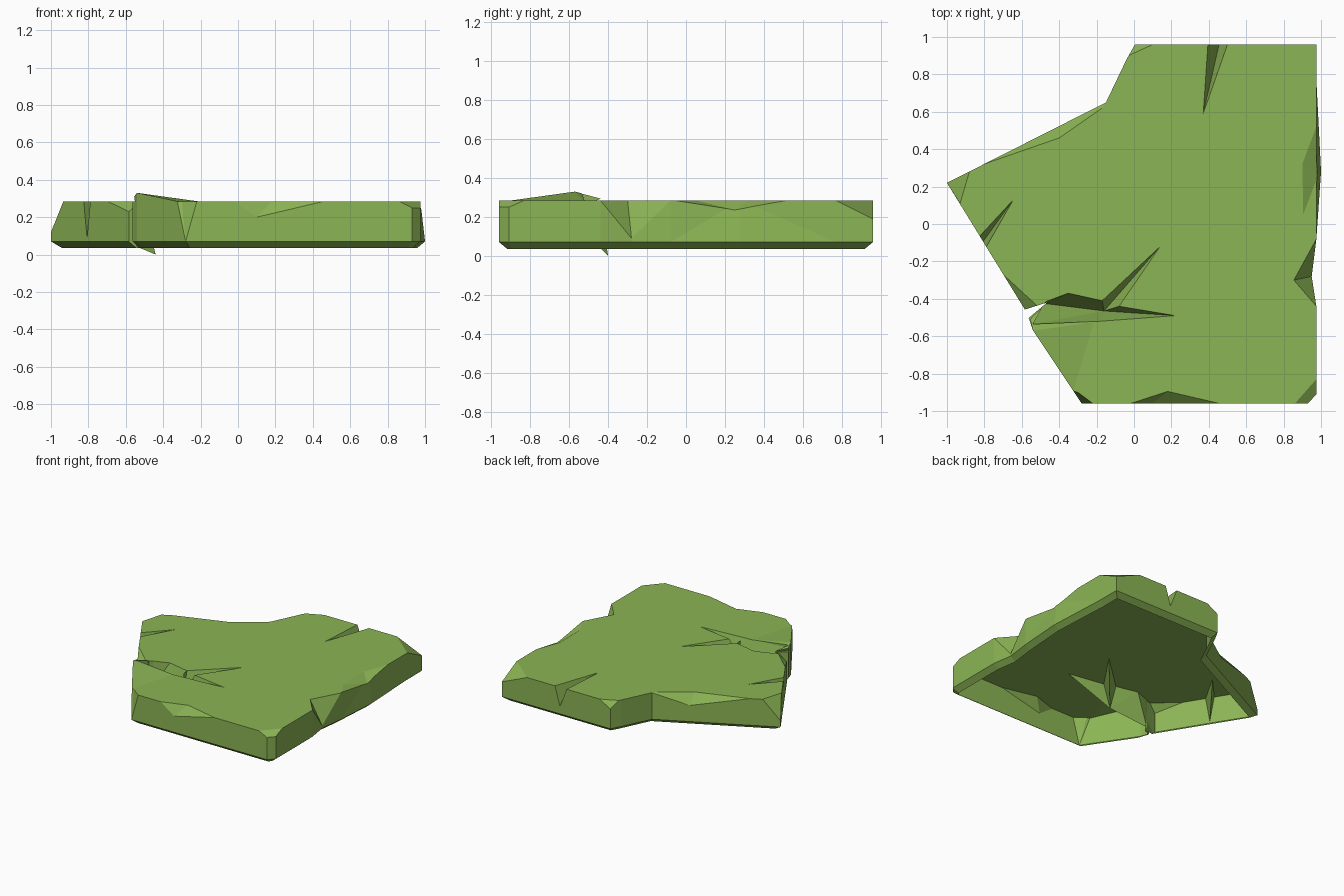
import bpy, bmesh
from mathutils import Vector

if "Cube" in bpy.data.objects:
    bpy.data.objects.remove(bpy.data.objects["Cube"])

TOP, RIM, BASE = 0.285, 0.07, 0.035

mat = bpy.data.materials.new("moss_green")
mat.diffuse_color = (0.26, 0.46, 0.09, 1)
mat.use_nodes = True
mat.node_tree.nodes["Principled BSDF"].inputs["Base Color"].default_value = mat.diffuse_color


def make(name, bm):
    bmesh.ops.recalc_face_normals(bm, faces=bm.faces)
    me = bpy.data.meshes.new(name)
    bm.to_mesh(me)
    bm.free()
    me.materials.append(mat)
    ob = bpy.data.objects.new(name, me)
    bpy.context.collection.objects.link(ob)
    return ob


def hull(name, pts):
    bm = bmesh.new()
    for p in pts:
        bm.verts.new(p)
    res = bmesh.ops.convex_hull(bm, input=bm.verts[:])
    junk = {g for g in res["geom_interior"] + res["geom_unused"]
            if isinstance(g, bmesh.types.BMVert)}
    bmesh.ops.delete(bm, geom=list(junk), context='VERTS')
    return make(name, bm)


def inset(pts, d):
    out = []
    for i, p in enumerate(pts):
        p = Vector(p)
        a = (p - Vector(pts[i - 1])).normalized()
        b = (Vector(pts[(i + 1) % len(pts)]) - p).normalized()
        na, nb = Vector((-a.y, a.x)), Vector((-b.y, b.x))
        out.append(p + (na + nb) * d / (1 + na.dot(nb)))
    return out


# Slab: broken outline with an undercut lower rim
outline = [(0.975, -0.91), (0.975, -0.44), (0.95, -0.28), (0.975, -0.08),
           (1.0, 0.28), (0.975, 0.77), (0.975, 0.96), (0.005, 0.96),
           (-0.04, 0.88), (-0.15, 0.65), (-1.0, 0.22), (-0.585, -0.455),
           (-0.56, -0.51), (-0.54, -0.57), (-0.28, -0.96), (0.93, -0.96)]
bm = bmesh.new()
rings = []
for z, pts in ((BASE, inset(outline, 0.042)), (RIM, outline),
               (TOP, [(min(x, 0.975), y) for x, y in outline])):
    rings.append([bm.verts.new((p[0], p[1], z)) for p in pts])
n = len(outline)
for lo, hi in zip(rings, rings[1:]):
    for i in range(n):
        j = (i + 1) % n
        bm.faces.new((lo[i], lo[j], hi[j], hi[i]))
bm.faces.new(rings[0][::-1])
bm.faces.new(rings[2])
bmesh.ops.triangulate(bm, faces=[f for f in bm.faces if len(f.verts) == 4])
slab = make("rock_slab", bm)
helpers = []


def combine(ob, op):
    m = slab.modifiers.new(ob.name, 'BOOLEAN')
    m.operation, m.solver, m.object = op, 'EXACT', ob
    ob.hide_render = True
    helpers.append(ob)


# Break away everything from the given surface points along an outward direction
def cut(name, pts, out):
    pts = [Vector(p if len(p) == 3 else (*p, TOP)) for p in pts]
    combine(hull(name, pts + [p + Vector(out) for p in pts]), 'DIFFERENCE')


# Tilted flap beside the main crack
combine(hull("raised_flap", [(-0.54, -0.57, 0.33), (-0.555, -0.51, 0.31),
                             (-0.30, -0.93, 0.28), (-0.18, -0.52, 0.28),
                             (-0.47, -0.42, 0.29), (-0.54, -0.57, 0.2),
                             (-0.30, -0.93, 0.2)]), 'UNION')

# Main crack: gap at the edge, trench, and two tapering branches
gap = [(-0.583, -0.457), (-0.465, -0.42), (-0.56, -0.50)]
cut("crack_gap", [(x, y, z) for x, y in gap for z in (-0.05, 0.45)], (-0.1, -0.05, 0))
node = (-0.16, -0.465, 0.12)
cut("crack_trench", [(-0.48, -0.425, 0.06), node, (-0.47, -0.415), (-0.35, -0.37),
                     (-0.17, -0.41), (-0.18, -0.52), (-0.37, -0.475),
                     (-0.54, -0.535, 0.3)], (0, 0, 0.2))
cut("crack_branch_a", [node, (-0.17, -0.41), (-0.08, -0.44), (0.14, -0.12)], (0, 0, 0.2))
cut("crack_branch_b", [node, (-0.08, -0.44), (-0.18, -0.52), (0.22, -0.49)], (0, 0, 0.2))

# Edge cracks
cut("crack_back", [(0.395, 0.96), (0.50, 0.96), (0.37, 0.59), (0.455, 0.96, 0.13)],
    (0, 0.1, 0.2))
cut("crack_left", [(-0.825, -0.065), (-0.79, -0.122), (-0.645, 0.13),
                   (-0.807, -0.094, 0.085)], (-0.1, -0.06, 0.2))

# Chips along the upper edge
cut("chip_right_deep", [(0.975, -0.08), (0.855, -0.30), (0.975, -0.44),
                        (0.95, -0.28, 0.09)], (0.1, 0, 0.1))
cut("chip_right_shallow", [(0.975, 0.52), (0.90, 0.32), (0.905, 0.05), (0.975, -0.06),
                           (0.98, 0.25, 0.235)], (0.1, 0, 0.1))
cut("chip_back_right", [(0.75, 0.96), (0.93, 0.89), (0.975, 0.77),
                        (0.975, 0.96, 0.19)], (0.1, 0.1, 0.1))
cut("chip_back_left", [(0.10, 0.96), (-0.03, 0.90), (0.005, 0.96, 0.23)], (-0.1, 0.1, 0.1))
cut("chip_front", [(-0.02, -0.96), (0.18, -0.895), (0.46, -0.96),
                   (0.10, -0.96, 0.20)], (0, -0.1, 0.1))
cut("chip_front_right", [(0.86, -0.96), (0.975, -0.83), (0.93, -0.96, 0.25),
                         (0.975, -0.91, 0.25)], (0.1, -0.1, 0.1))
cut("chip_front_left", [(-0.325, -0.893), (-0.30, -0.90), (-0.22, -0.96),
                        (-0.28, -0.96, 0.07)], (-0.1, -0.1, 0.1))
cut("chip_left_edge", [(-0.70, -0.27), (-0.52, -0.435), (-0.583, -0.458, 0.23)],
    (-0.1, -0.06, 0.1))
cut("chip_left_corner", [(-0.88, 0.28), (-0.92, 0.2), (-0.93, 0.11),
                         (-1.0, 0.22, 0.12)], (-0.1, 0, 0.1))
cut("chip_far_edge", [(-0.80, 0.321), (-0.69, 0.36), (-0.40, 0.46), (-0.17, 0.62),
                      (-0.15, 0.65), (-0.40, 0.524, 0.20)], (-0.05, 0.1, 0.1))

# Bake the cuts, then open the hollow underside
dg = bpy.context.evaluated_depsgraph_get()
baked = bpy.data.meshes.new_from_object(slab.evaluated_get(dg))
slab.modifiers.clear()
slab.data = baked
for h in helpers:
    bpy.data.objects.remove(h)
bm = bmesh.new()
bm.from_mesh(baked)
under = [f for f in bm.faces if f.normal.z < -0.95 and f.calc_center_median().z < BASE + 0.005]
bmesh.ops.delete(bm, geom=under, context='FACES')
bm.to_mesh(baked)
bm.free()
baked.materials.clear()
baked.materials.append(mat)

# Thin splinter hanging below the crack
hull("crack_splinter", [(-0.56, -0.45, 0.05), (-0.47, -0.42, 0.12),
                        (-0.44, -0.40, 0.0), (-0.47, -0.41, 0.06)])
